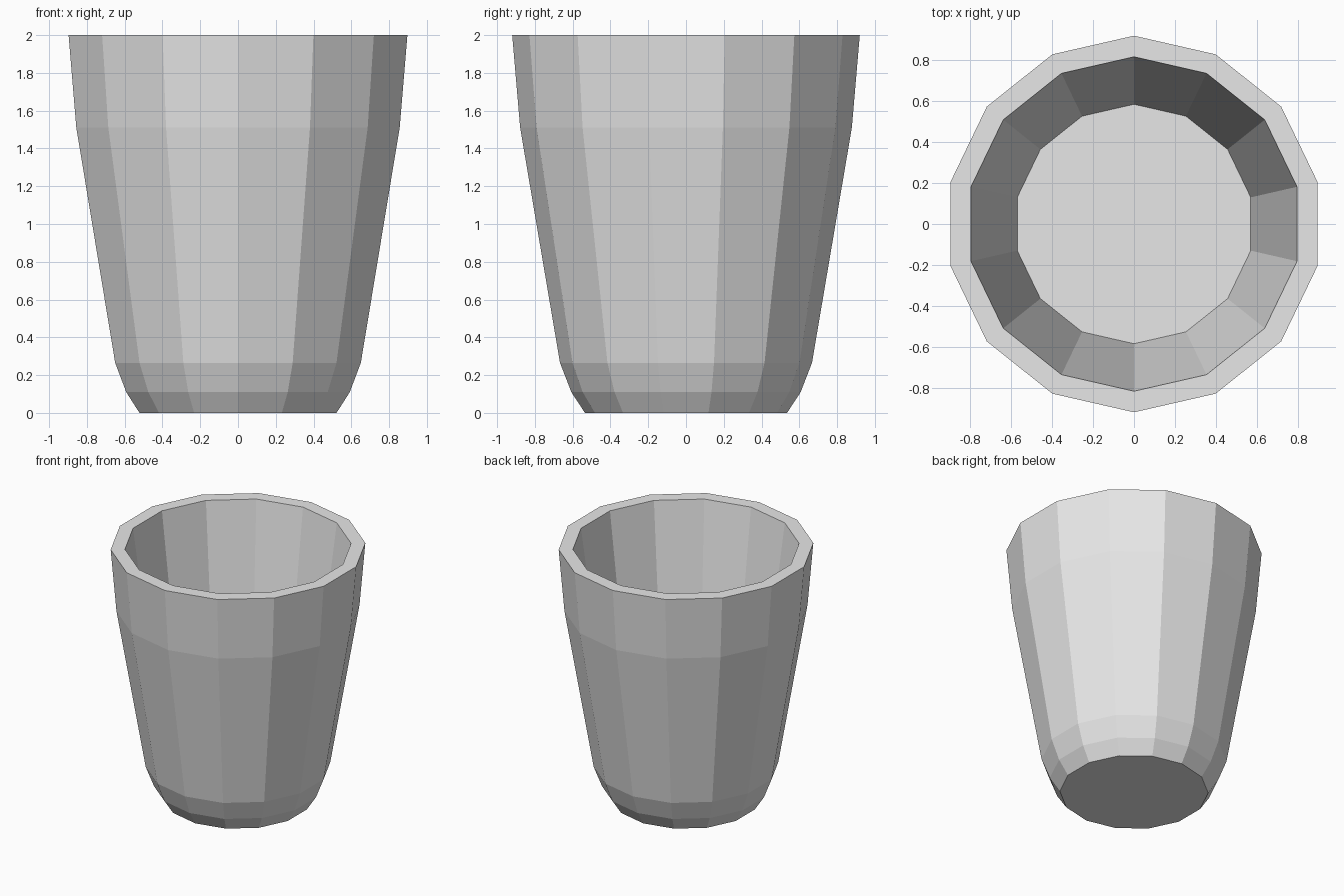
import bpy
import bmesh
from math import cos, sin, tau

SIDES = 14

# Remove the default cube
cube = bpy.data.objects.get("Cube")
if cube:
    bpy.data.objects.remove(cube, do_unlink=True)

# Plain light grey
grey = bpy.data.materials.new("light_grey")
grey.use_nodes = True
colour = (0.8, 0.8, 0.8, 1.0)
grey.diffuse_color = colour
grey.node_tree.nodes["Principled BSDF"].inputs["Base Color"].default_value = colour

# Radius and height, from the underside, up the outer wall, over the rim, down to the inner floor
PROFILE = [(0.535, 0.0), (0.607, 0.11), (0.667, 0.265), (0.878, 1.51),
           (0.92, 2.0), (0.817, 2.0), (0.585, 0.26)]


def ring(bm, radius, z):
    """One ring of corners, with a corner facing the front and the back."""
    return [bm.verts.new((radius * sin(tau * i / SIDES), -radius * cos(tau * i / SIDES), z))
            for i in range(SIDES)]


# Faceted cup: rings joined by flat strips, closed by the base and the inner floor
bm = bmesh.new()
rings = [ring(bm, r, z) for r, z in PROFILE]
for low, high in zip(rings, rings[1:]):
    for i in range(SIDES):
        j = (i + 1) % SIDES
        bm.faces.new((low[i], low[j], high[j], high[i]))
bm.faces.new(reversed(rings[0]))
bm.faces.new(rings[-1])
bmesh.ops.recalc_face_normals(bm, faces=bm.faces)

mesh = bpy.data.meshes.new("cup")
bm.to_mesh(mesh)
bm.free()
mesh.materials.append(grey)
cup = bpy.data.objects.new("cup", mesh)
bpy.context.collection.objects.link(cup)
